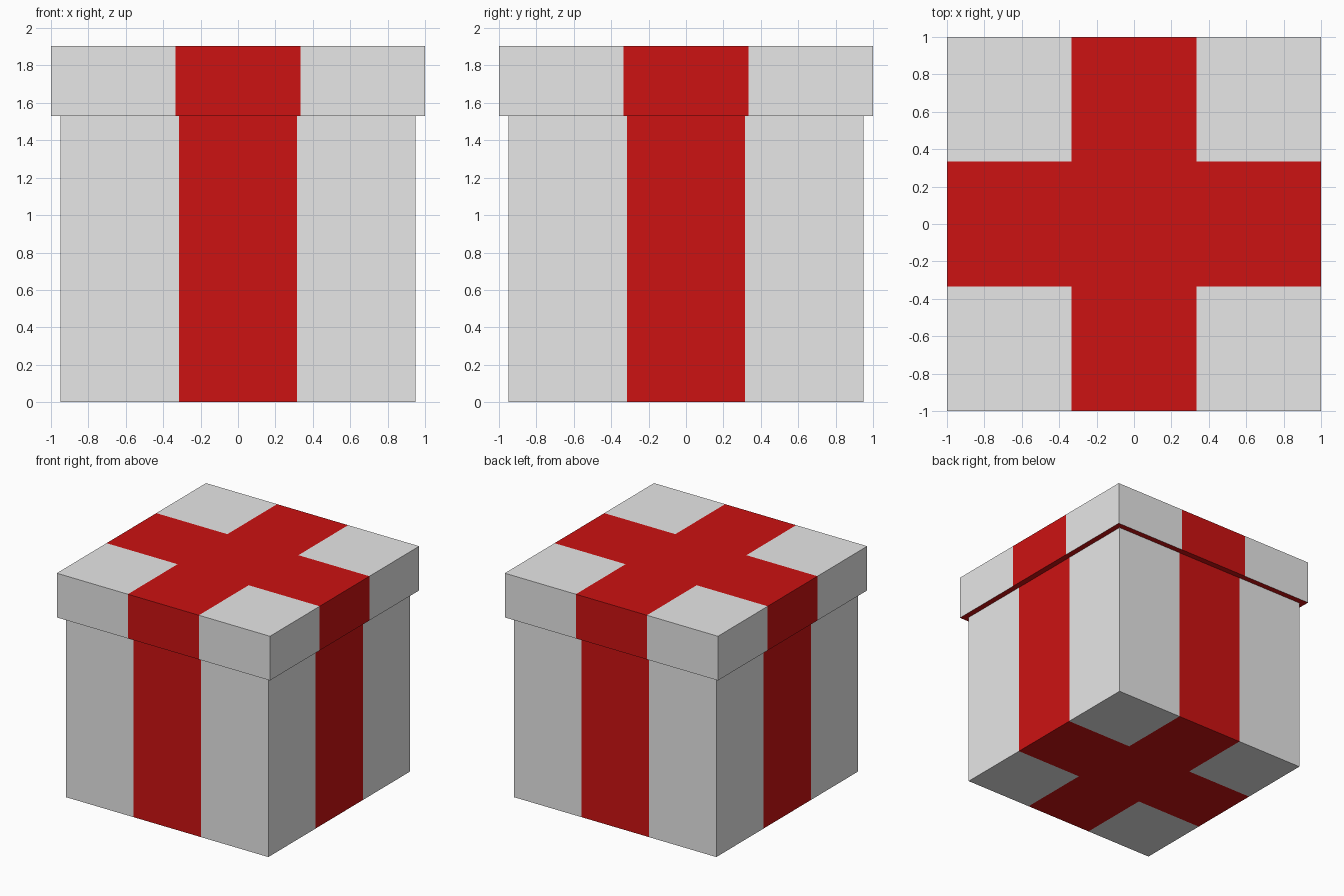
import bpy, bmesh

if "Cube" in bpy.data.objects:
    bpy.data.objects.remove(bpy.data.objects["Cube"])


def material(name, rgb):
    m = bpy.data.materials.new(name)
    m.diffuse_color = (*rgb, 1)
    m.use_nodes = True
    m.node_tree.nodes["Principled BSDF"].inputs["Base Color"].default_value = m.diffuse_color
    return m


PAPER = material("white paper", (0.8, 0.8, 0.8))
RIBBON = material("red ribbon", (0.605, 0.006, 0.006))


def ribboned_box(name, half, z0, z1, top, bottom):
    """Box with a ribbon over the middle third of each side, top and bottom."""
    bm = bmesh.new()
    bmesh.ops.create_cube(bm, size=2)
    for v in bm.verts:
        v.co = (v.co.x * half, v.co.y * half, z1 if v.co.z > 0 else z0)
    # cut every face along both ribbon edges
    for axis in ((1, 0, 0), (0, 1, 0)):
        for side in (-1, 1):
            bmesh.ops.bisect_plane(
                bm, geom=bm.verts[:] + bm.edges[:] + bm.faces[:],
                plane_co=[a * side * half / 3 for a in axis], plane_no=axis)
    bm.normal_update()
    # ribbon wherever a face lies in the middle third
    for f in bm.faces:
        c = f.calc_center_median()
        f.material_index = int(min(abs(c.x), abs(c.y)) < half / 3)
        if f.normal.z < -0.5 and bottom == "ribbon":
            f.material_index = 1
    if top == "open":
        bmesh.ops.delete(bm, geom=[f for f in bm.faces if f.normal.z > 0.5],
                         context='FACES')
    me = bpy.data.meshes.new(name)
    bm.to_mesh(me)
    bm.free()
    me.materials.append(PAPER)
    me.materials.append(RIBBON)
    ob = bpy.data.objects.new(name, me)
    bpy.context.collection.objects.link(ob)
    return ob


# box body, closed by the lid above; lid has an all-red underside
ribboned_box("gift_box_body", 0.95, 0.0, 1.53, "open", "cross")
ribboned_box("gift_box_lid", 1.0, 1.53, 1.905, "cross", "ribbon")
